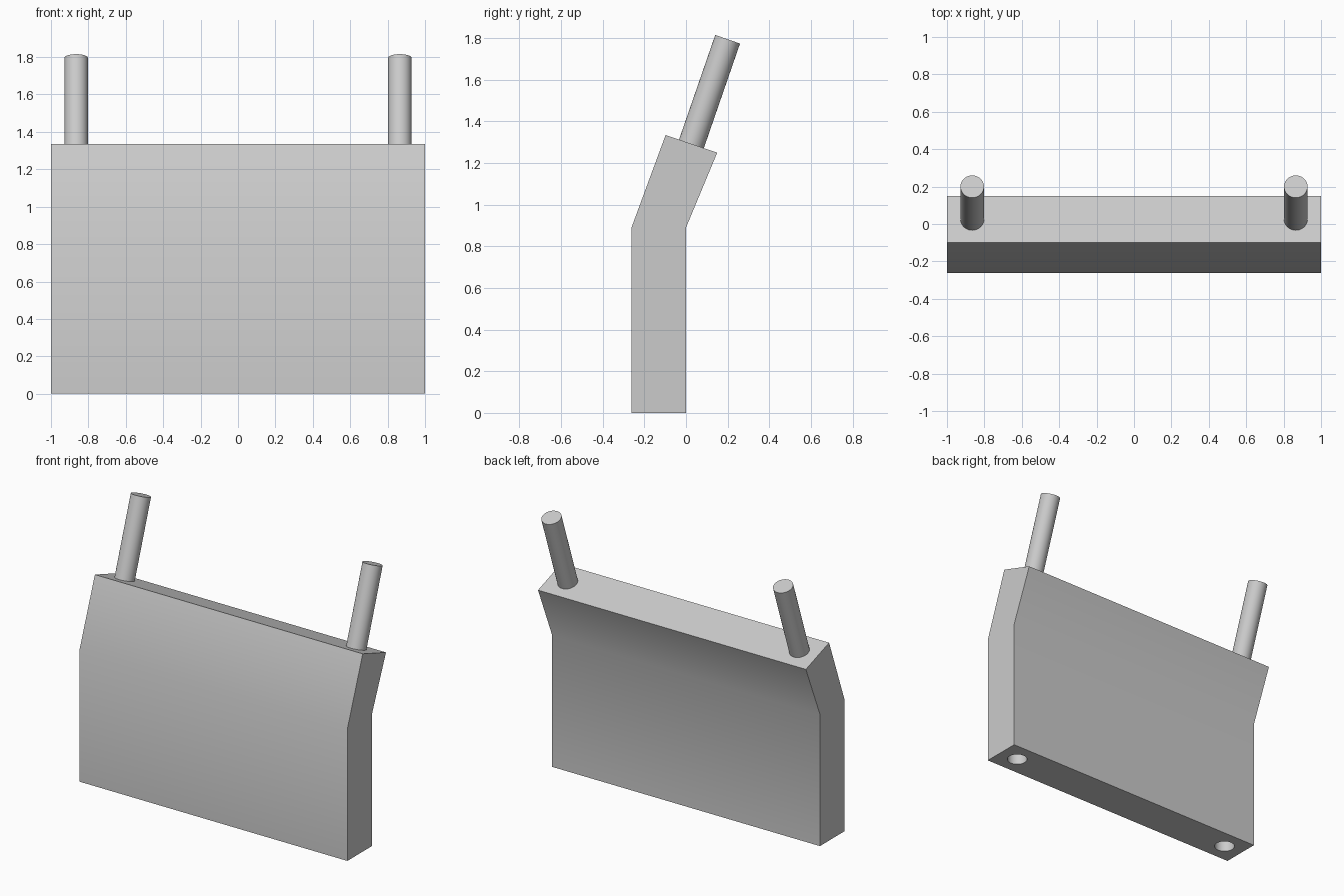
import bpy
import bmesh
from math import radians
from mathutils import Vector

cube = bpy.data.objects.get("Cube")
if cube:
    bpy.data.objects.remove(cube, do_unlink=True)

grey = bpy.data.materials.new("light_grey")
grey.use_nodes = True
colour = (0.6, 0.6, 0.6, 1)
grey.diffuse_color = colour
grey.node_tree.nodes["Principled BSDF"].inputs["Base Color"].default_value = colour

PEG_X = 0.865
PEG_RADIUS = 0.063


def select_only(obj):
    bpy.ops.object.select_all(action="DESELECT")
    obj.select_set(True)
    bpy.context.view_layer.objects.active = obj


def smooth(obj):
    select_only(obj)
    bpy.ops.object.shade_smooth_by_angle(angle=radians(30))


def rod(name, start, end):
    """Round rod between two points."""
    start, end = Vector(start), Vector(end)
    axis = end - start
    bpy.ops.mesh.primitive_cylinder_add(
        vertices=48, radius=PEG_RADIUS, depth=axis.length,
        location=(start + end) / 2,
        rotation=axis.to_track_quat("Z", "Y").to_euler())
    obj = bpy.context.object
    obj.name = name
    obj.data.materials.append(grey)
    return obj


# Bent panel: side profile (y, z) extruded along x
profile = [(-0.262, 0), (0, 0), (0, 0.89), (0.15, 1.25), (-0.098, 1.335), (-0.262, 0.89)]
bm = bmesh.new()
face = bm.faces.new([bm.verts.new((-1, y, z)) for y, z in profile])
extruded = bmesh.ops.extrude_face_region(bm, geom=[face])["geom"]
bmesh.ops.translate(bm, vec=(2, 0, 0),
                    verts=[v for v in extruded if isinstance(v, bmesh.types.BMVert)])
bmesh.ops.recalc_face_normals(bm, faces=bm.faces)
mesh = bpy.data.meshes.new("panel")
bm.to_mesh(mesh)
bm.free()
mesh.materials.append(grey)
panel = bpy.data.objects.new("panel", mesh)
bpy.context.collection.objects.link(panel)

for side, sign in (("left", 1), ("right", -1)):
    x = sign * PEG_X
    # Socket bored into the underside
    cutter = rod("socket_cutter", (x, -0.131, -0.1), (x, -0.131, 0.5))
    cutter.hide_render = True
    bore = panel.modifiers.new("socket", "BOOLEAN")
    bore.operation = "DIFFERENCE"
    bore.solver = "EXACT"
    bore.object = cutter
    select_only(panel)
    bpy.ops.object.modifier_apply(modifier=bore.name)
    bpy.data.objects.remove(cutter, do_unlink=True)
    # Tilted peg on the top edge
    smooth(rod(side + "_peg", (x, 0.019, 1.272), (x, 0.2, 1.795)))

smooth(panel)
